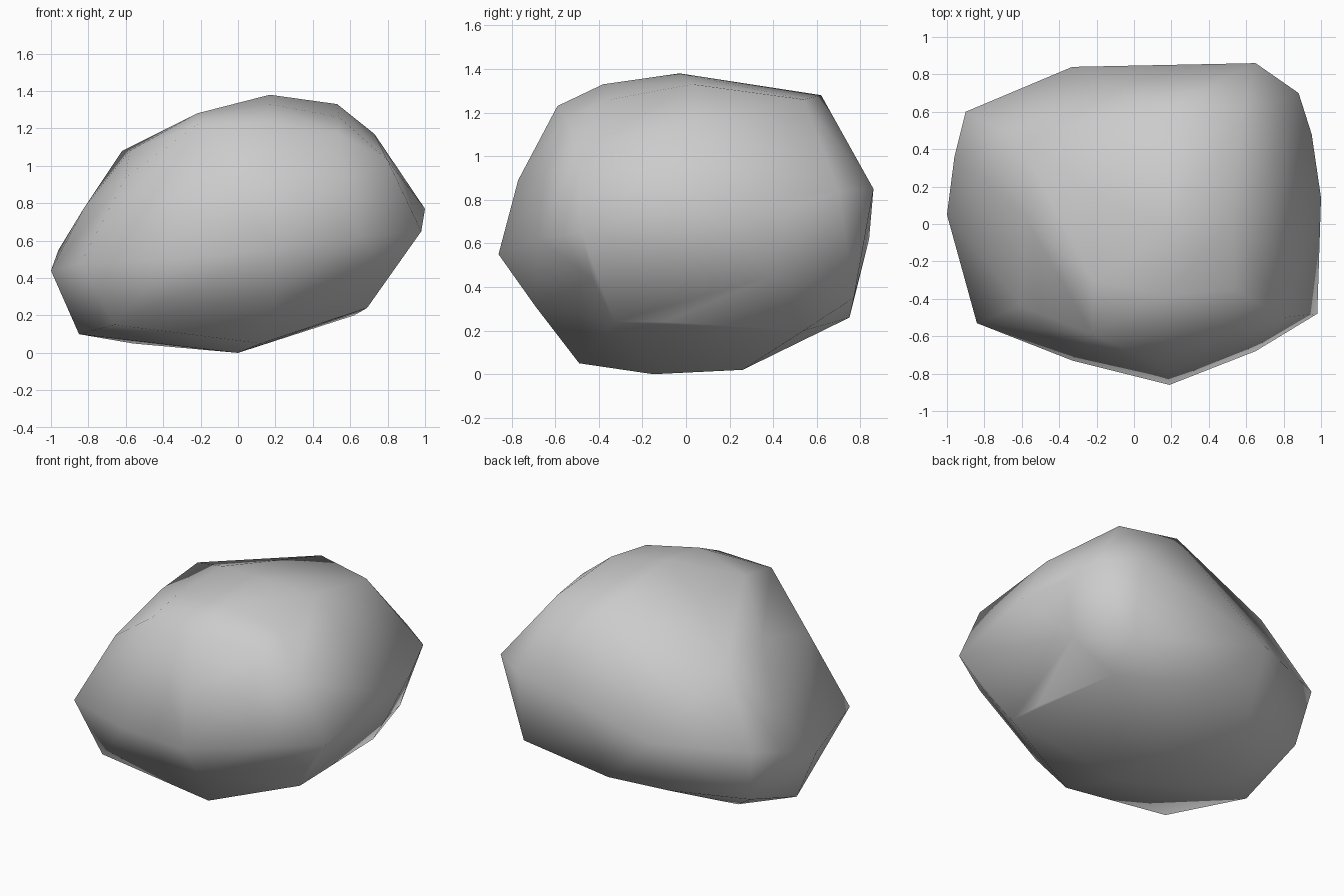
import bpy, bmesh

# Corner points of the boulder, grouped by region
top = [(0.17, -0.03, 1.38), (0.53, 0.03, 1.33), (0.17, -0.38, 1.33), (0.54, -0.35, 1.26),
       (0.18, 0.62, 1.28), (0.57, 0.54, 1.26), (-0.22, -0.3, 1.28), (-0.22, -0.59, 1.22),
       (0.17, -0.59, 1.23), (-0.22, 0.15, 1.28), (-0.62, 0.46, 1.08), (-0.58, 0.03, 1.08),
       (0.54, -0.55, 1.17)]
sides = [(-1, 0.05, 0.44), (-0.96, 0.36, 0.55), (-0.9, 0.6, 0.62), (-0.84, -0.53, 0.48),
         (-0.82, 0.25, 0.78), (-0.6, -0.44, 0.94), (-0.33, 0.84, 0.62), (0.65, 0.86, 0.85),
         (0.88, 0.7, 0.84), (0.95, 0.48, 0.77), (1, 0.14, 0.77), (0.8, -0.5, 1.03),
         (0.98, -0.48, 0.65), (0.65, -0.68, 0.62), (0.19, -0.86, 0.55), (0.17, -0.77, 0.89),
         (-0.33, -0.73, 0.5), (0.73, 0.05, 1.17), (0.55, -0.65, 0.9)]
base = [(0, -0.15, 0), (0, 0.26, 0.02), (0.125, -0.49, 0.05), (-0.56, 0.25, 0.05),
        (-0.85, 0.045, 0.1), (-0.66, -0.49, 0.15), (0.69, -0.33, 0.24), (0.82, -0.43, 0.44),
        (0.2, -0.69, 0.31), (0.82, 0.4, 0.45), (0.05, 0.75, 0.26), (0.66, 0.77, 0.35),
        (0.62, 0.54, 0.2), (-0.84, 0.52, 0.26), (0.68, -0.1, 0.24), (-0.35, 0.68, 0.25)]

# Boulder: hull wrapped around the corners
bm = bmesh.new()
for p in top + sides + base:
    bm.verts.new(p)
bmesh.ops.convex_hull(bm, input=bm.verts[:])
loose = [v for v in bm.verts if not v.link_faces]
bmesh.ops.delete(bm, geom=loose, context='VERTS')
bmesh.ops.recalc_face_normals(bm, faces=bm.faces[:])
for f in bm.faces:
    f.smooth = True

mesh = bpy.data.meshes.new("boulder")
bm.to_mesh(mesh)
bm.free()
boulder = bpy.data.objects.new("boulder", mesh)
bpy.context.collection.objects.link(boulder)
